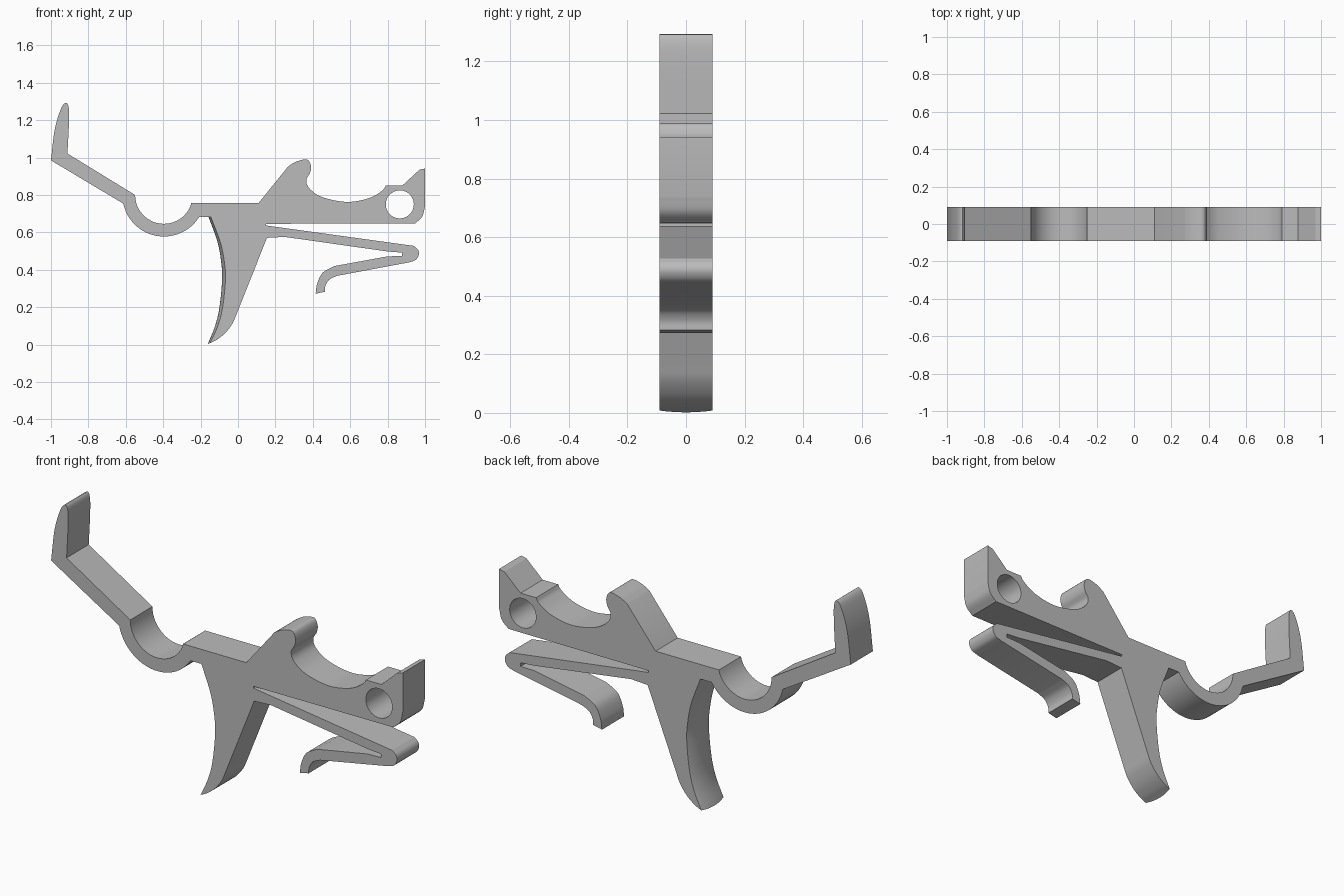
import bpy, bmesh, math
from mathutils import Vector, Matrix

if "Cube" in bpy.data.objects:
    bpy.data.objects.remove(bpy.data.objects["Cube"])

HALF = 0.09  # half thickness of the flat part

steel = bpy.data.materials.new("plain grey")
steel.diffuse_color = (0.5, 0.5, 0.5, 1)
steel.use_nodes = True
steel.node_tree.nodes["Principled BSDF"].inputs["Base Color"].default_value = steel.diffuse_color


def smooth(pts, n=6):
    """Catmull-Rom curve through the points."""
    p = [Vector(q) for q in pts]
    p = [2 * p[0] - p[1]] + p + [2 * p[-1] - p[-2]]
    out = []
    for i in range(1, len(p) - 2):
        a, b, c, d = p[i - 1:i + 3]
        for k in range(n):
            t = k / n
            out.append(0.5 * (2 * b + (c - a) * t + (2 * a - 5 * b + 4 * c - d) * t**2
                              + (3 * b - a - 3 * c + d) * t**3))
    return out + [p[-2]]


def arc(cx, cz, r, a0, a1, n=24):
    return [Vector((cx + r * math.cos(math.radians(a0 + (a1 - a0) * i / n)),
                    cz + r * math.sin(math.radians(a0 + (a1 - a0) * i / n))))
            for i in range(n + 1)]


def finish(ob):
    bpy.ops.object.select_all(action='DESELECT')
    ob.select_set(True)
    bpy.context.view_layer.objects.active = ob
    bpy.ops.object.shade_smooth_by_angle(angle=math.radians(28))


def plate(name, loops):
    """Extrude closed x-z outlines (later loops are holes) along y."""
    cu = bpy.data.curves.new(name, 'CURVE')
    cu.dimensions = '2D'
    cu.fill_mode = 'BOTH'
    cu.extrude = HALF
    for loop in loops:
        s = cu.splines.new('POLY')
        s.points.add(len(loop) - 1)
        for pt, v in zip(s.points, loop):
            pt.co = (v[0], v[1], 0, 1)
        s.use_cyclic_u = True
    ob = bpy.data.objects.new(name, cu)
    bpy.context.collection.objects.link(ob)
    ob.select_set(True)
    bpy.context.view_layer.objects.active = ob
    bpy.ops.object.convert(target='MESH')
    ob = bpy.context.view_layer.objects.active
    bm = bmesh.new()
    bm.from_mesh(ob.data)
    bmesh.ops.remove_doubles(bm, verts=bm.verts, dist=1e-5)
    bmesh.ops.rotate(bm, verts=bm.verts, cent=(0, 0, 0),
                     matrix=Matrix.Rotation(math.pi / 2, 3, 'X'))
    bmesh.ops.recalc_face_normals(bm, faces=bm.faces)
    bm.to_mesh(ob.data)
    bm.free()
    ob.data.materials.clear()
    ob.data.materials.append(steel)
    finish(ob)
    return ob


# Upturned tab and arm on the left
tab = smooth([(-1, .985), (-.98, 1.15), (-.947, 1.26), (-.92, 1.293),
              (-.905, 1.265), (-.904, 1.18), (-.912, 1.022)])
# Half-round saddle, inner and outer faces
saddle_in = arc(-.396, .80, .154, 180, 344)
saddle_out = arc(-.396, .80, .222, -32, -168)
# Hook and cradle
hook = smooth([(.27, .955), (.315, .98), (.37, .989), (.39, .955), (.385, .918),
               (.365, .88), (.382, .835), (.45, .789), (.58, .763), (.70, .783),
               (.77, .823), (.79, .85)])
# Pivot block
block = [(.878, .85), (.97, .935), (1, .942)]
block_base = smooth([(1, .74), (.985, .685), (.947, .648)])
# Folded spring leaf
spring_end = smooth([(.94, .528), (.962, .508), (.967, .482), (.95, .453), (.915, .44)])
spring_lip = smooth([(.53, .368), (.489, .348), (.468, .315), (.465, .283)])
spring_back = smooth([(.415, .272), (.423, .325), (.453, .385), (.515, .42)])
spring_slot = [(.80, .472), (.877, .474), (.877, .492), (.80, .498), (.25, .576), (.155, .571)]
# Trigger back and front edges
trigger_back = smooth([(-.005, .17), (-.03, .112), (-.07, .06), (-.115, .025), (-.15, .008)])
trigger_front = smooth([(-.15, .008), (-.108, .10), (-.082, .20), (-.067, .35),
                        (-.074, .45), (-.095, .55), (-.145, .682)])

outline = (tab + saddle_in + [(-.25, .757), (.11, .757)] + hook + block + block_base
           + [(.15, .646), (.15, .637)] + spring_end + spring_lip + spring_back
           + spring_slot + trigger_back + trigger_front[1:] + [(-.204, .682)] + saddle_out)
pivot_hole = arc(.865, .75, .075, 0, 360, 40)[:-1]
plate("trigger_body", [outline, pivot_hole])

# Rounded finger face bulging from the front of the trigger
ACROSS = 12
bm = bmesh.new()
rows = []
for i, v in enumerate(trigger_front):
    t = i / (len(trigger_front) - 1)
    depth = .012 + .006 * math.sin(math.pi * t)
    row = []
    for k in range(ACROSS + 1):
        u = 2 * k / ACROSS - 1
        bulge = 1 - u * u
        drop = .006 * bulge * max(0, 1 - 5 * t)
        row.append(bm.verts.new((v[0] - depth * bulge, u * HALF, v[1] - drop)))
    rows.append(row)
for a, b in zip(rows, rows[1:]):
    for k in range(ACROSS):
        bm.faces.new((a[k], b[k], b[k + 1], a[k + 1]))
bm.faces.new(rows[0])
bm.faces.new(rows[-1][::-1])
bm.normal_update()
if sum(f.normal.x for f in bm.faces) > 0:
    bmesh.ops.reverse_faces(bm, faces=bm.faces)
me = bpy.data.meshes.new("trigger_finger_face")
bm.to_mesh(me)
bm.free()
me.materials.append(steel)
face = bpy.data.objects.new("trigger_finger_face", me)
bpy.context.collection.objects.link(face)
finish(face)
